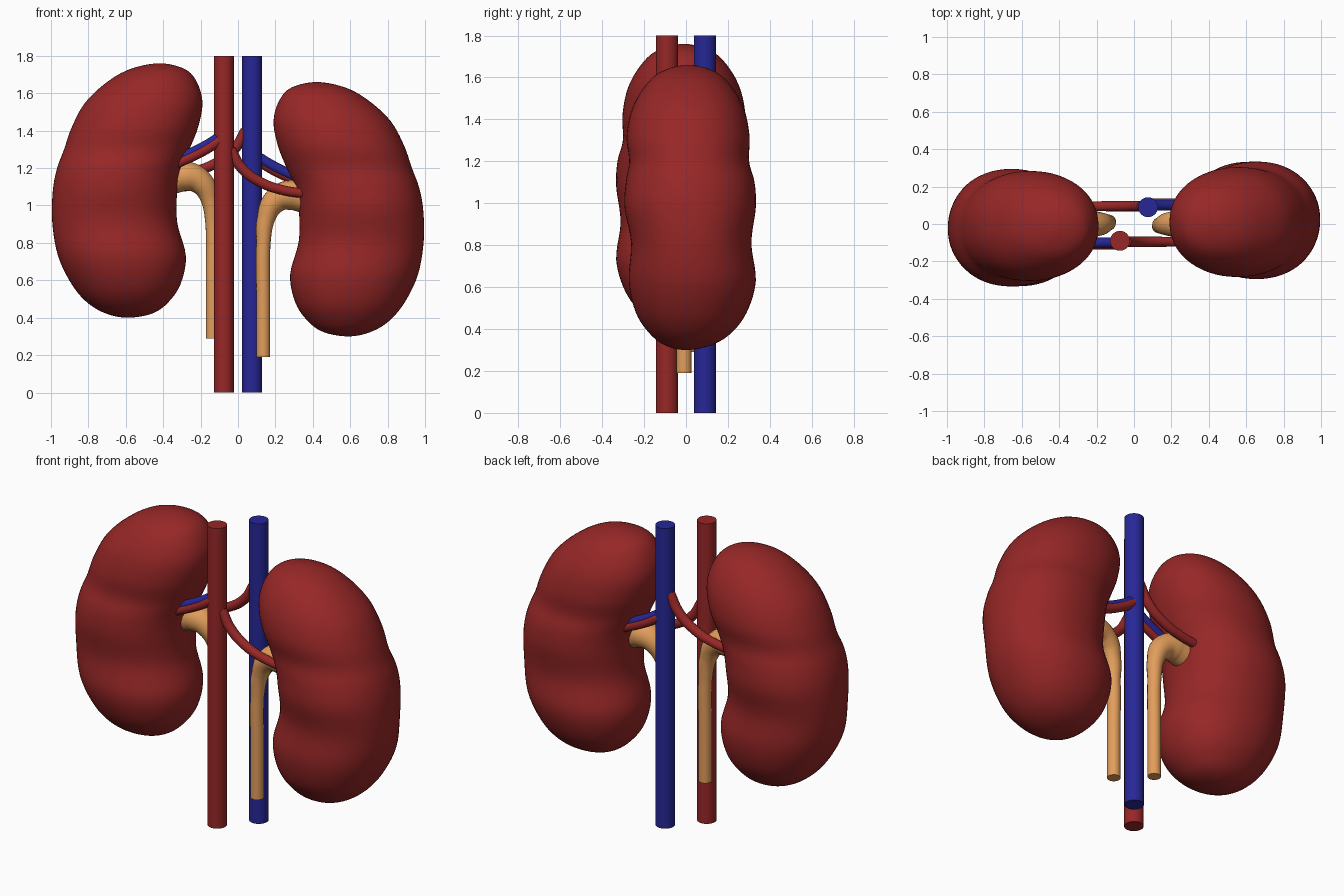
import bpy, math

if "Cube" in bpy.data.objects:
    bpy.data.objects.remove(bpy.data.objects["Cube"])


def material(name, color):
    m = bpy.data.materials.new(name)
    m.diffuse_color = (*color, 1)
    m.use_nodes = True
    m.node_tree.nodes["Principled BSDF"].inputs["Base Color"].default_value = m.diffuse_color
    return m


RED = material("dark red", (0.31, 0.02, 0.02))
BLUE = material("dark blue", (0.02, 0.02, 0.31))
TAN = material("tan", (0.76, 0.34, 0.105))


def place(p, side):
    """Right side as given; the left side is turned half round and raised."""
    x, y, z = p
    return (x, y, z) if side == "right" else (-x, -y, z + 0.1)


# Kidney profile rows: height, inner x, outer x, half depth, depth centre
ROWS = [
    (0.30, 0.59, 0.59, 0.00, 0.00),
    (0.322, 0.46, 0.705, 0.11, 0.01),
    (0.38, 0.375, 0.805, 0.195, 0.02),
    (0.48, 0.307, 0.89, 0.265, 0.025),
    (0.63, 0.279, 0.962, 0.303, 0.03),
    (0.81, 0.325, 0.993, 0.287, 0.025),
    (0.98, 0.325, 0.99, 0.313, 0.02),
    (1.10, 0.305, 0.967, 0.307, 0.02),
    (1.20, 0.26, 0.93, 0.286, 0.015),
    (1.32, 0.213, 0.888, 0.293, 0.01),
    (1.45, 0.19, 0.817, 0.267, 0.01),
    (1.56, 0.22, 0.70, 0.205, 0.01),
    (1.63, 0.285, 0.575, 0.125, 0.01),
    (1.66, 0.42, 0.42, 0.00, 0.01),
]


def flip(r):
    return (r[0], r[2], r[1], -r[3], r[4])


def smooth_rows(rows, steps):
    """Catmull-Rom between rows, with rounded poles."""
    ext = [flip(rows[1])] + rows + [flip(rows[-2])]
    out = []
    for i in range(1, len(ext) - 2):
        for s in range(steps):
            t = s / steps
            out.append([0.5 * (2 * b + (c - a) * t + (2 * a - 5 * b + 4 * c - d) * t * t
                               + (3 * b - a - 3 * c + d) * t ** 3)
                        for a, b, c, d in zip(*ext[i - 1:i + 3])])
    return out[1:]


def kidney(side, n=64):
    rings = smooth_rows(ROWS, 5)
    verts, faces = [], []
    for z, x0, x1, hy, cy in rings:
        for k in range(n):
            a = 2 * math.pi * k / n
            c, s = math.cos(a), math.sin(a)
            x = math.copysign(abs(c) ** 0.93, c) * (x1 - x0) / 2 + (x0 + x1) / 2
            y = math.copysign(abs(s) ** 0.93, s) * hy + cy
            verts.append(place((x, y, z), side))
    for r in range(len(rings) - 1):
        for k in range(n):
            a, b = r * n + k, r * n + (k + 1) % n
            faces.append((a, b, b + n, a + n))
    # close the poles
    lo, hi = len(verts), len(verts) + 1
    for row in (ROWS[0], ROWS[-1]):
        verts.append(place((row[1], row[4], row[0]), side))
    last = (len(rings) - 1) * n
    for k in range(n):
        faces.append((lo, (k + 1) % n, k))
        faces.append((hi, last + k, last + (k + 1) % n))
    me = bpy.data.meshes.new(side + "_kidney")
    me.from_pydata(verts, [], faces)
    me.materials.append(RED)
    me.shade_smooth()
    ob = bpy.data.objects.new(side + "_kidney", me)
    bpy.context.collection.objects.link(ob)


def tube(name, pts, mat, side):
    """Smooth tube through (x, y, z, radius) points."""
    cu = bpy.data.curves.new(name, "CURVE")
    cu.dimensions = "3D"
    cu.bevel_depth = 1
    cu.bevel_resolution = 6
    cu.resolution_u = 10
    cu.use_fill_caps = True
    sp = cu.splines.new("BEZIER")
    sp.bezier_points.add(len(pts) - 1)
    for bp, p in zip(sp.bezier_points, pts):
        bp.co = place(p[:3], side)
        bp.radius = p[3]
        bp.handle_left_type = bp.handle_right_type = "AUTO"
    cu.materials.append(mat)
    ob = bpy.data.objects.new(name, cu)
    bpy.context.collection.objects.link(ob)
    bpy.ops.object.select_all(action="DESELECT")
    bpy.context.view_layer.objects.active = ob
    ob.select_set(True)
    bpy.ops.object.convert(target="MESH")
    bpy.ops.object.shade_smooth_by_angle(angle=math.radians(40))


# Main vessels
for name, x, y, mat in (("main_artery", -0.075, -0.09, RED), ("main_vein", 0.075, 0.09, BLUE)):
    bpy.ops.mesh.primitive_cylinder_add(vertices=32, radius=0.053, depth=1.8, location=(x, y, 0.9))
    ob = bpy.context.object
    ob.name = name
    ob.data.materials.append(mat)
    bpy.ops.object.shade_smooth_by_angle(angle=math.radians(40))

# Each side: kidney, ureter and branch vessels
for side in ("left", "right"):
    kidney(side)
    tube(side + "_ureter", [(0.135, -0.01, 0.19, 0.037), (0.135, -0.01, 0.5, 0.037),
                            (0.136, -0.01, 0.8, 0.038), (0.15, -0.005, 0.93, 0.048),
                            (0.195, 0, 1.02, 0.066), (0.27, 0, 1.055, 0.08),
                            (0.36, 0, 1.04, 0.08)], TAN, side)
    tube(side + "_branch_artery", [(-0.04, -0.095, 1.30, 0.028), (0.02, -0.095, 1.20, 0.028),
                                   (0.13, -0.095, 1.12, 0.027), (0.25, -0.095, 1.08, 0.026),
                                   (0.40, -0.095, 1.06, 0.025)], RED, side)
    tube(side + "_branch_vein", [(0.075, 0.10, 1.28, 0.028), (0.18, 0.10, 1.215, 0.028),
                                 (0.36, 0.10, 1.13, 0.028)], BLUE, side)
    tube(side + "_lower_branch", [(0.075, 0.11, 1.262, 0.027), (0.18, 0.11, 1.195, 0.027),
                                  (0.36, 0.11, 1.11, 0.027)], RED, side)
